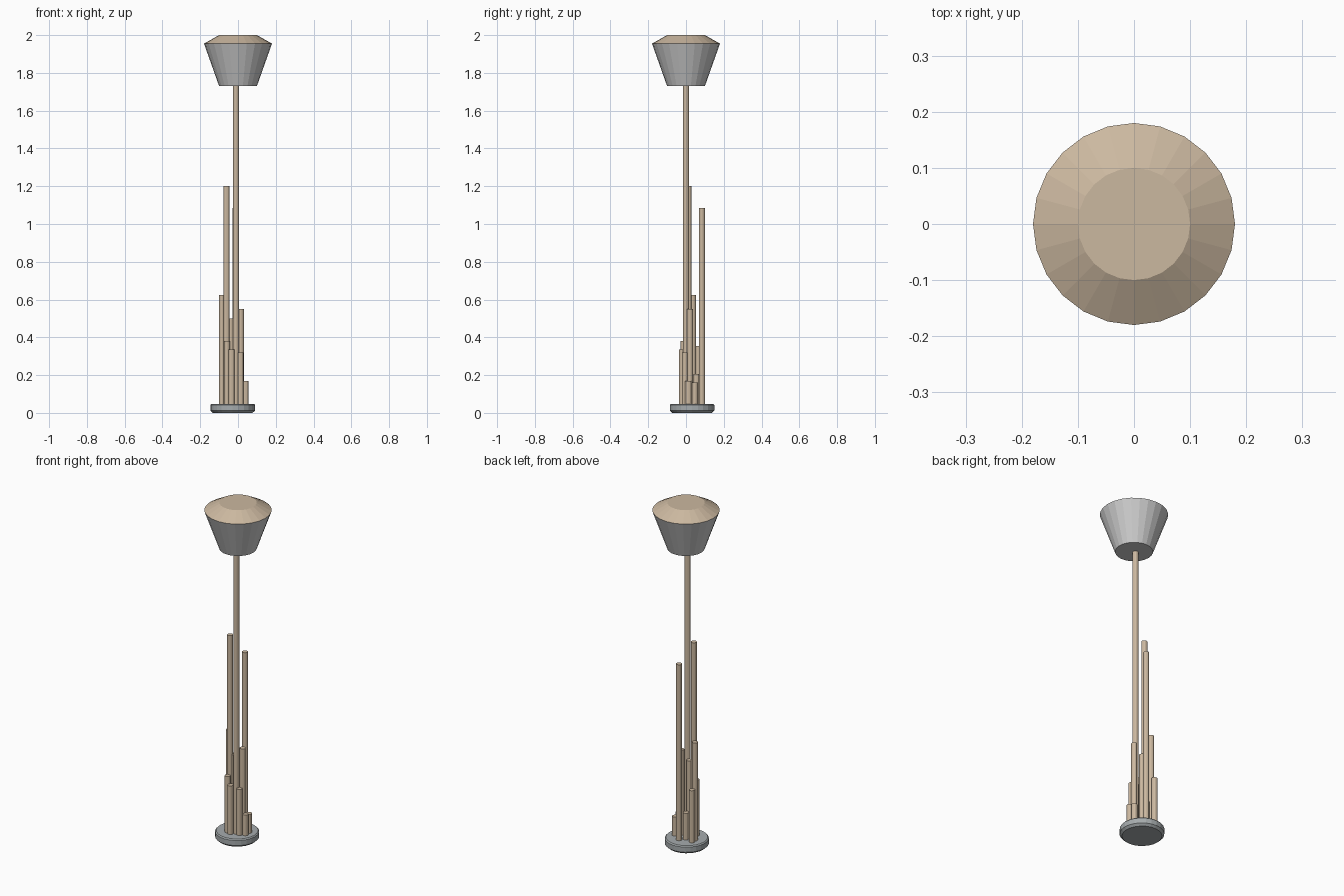
import bpy, bmesh, math

if "Cube" in bpy.data.objects:
    bpy.data.objects.remove(bpy.data.objects["Cube"])


def material(name, color):
    m = bpy.data.materials.new(name)
    m.diffuse_color = (*color, 1)
    m.use_nodes = True
    m.node_tree.nodes["Principled BSDF"].inputs["Base Color"].default_value = m.diffuse_color
    return m


def lathe(name, profile, sides, center=(0, 0), mat=None, caps=(True, True)):
    """Stack rings of (radius, z) into a flat-shaded turned solid."""
    bm = bmesh.new()
    rings = []
    for r, z in profile:
        rings.append([bm.verts.new((center[0] + r * math.cos(2 * math.pi * i / sides),
                                    center[1] + r * math.sin(2 * math.pi * i / sides), z))
                      for i in range(sides)])
    for a, b in zip(rings, rings[1:]):
        for i in range(sides):
            j = (i + 1) % sides
            bm.faces.new((a[i], a[j], b[j], b[i]))
    if caps[0]:
        bm.faces.new(rings[0][::-1])
    if caps[1]:
        bm.faces.new(rings[-1])
    me = bpy.data.meshes.new(name)
    bm.to_mesh(me)
    bm.free()
    ob = bpy.data.objects.new(name, me)
    bpy.context.collection.objects.link(ob)
    if mat:
        me.materials.append(mat)
    return ob


wood = material("wood", (0.60, 0.48, 0.35))
metal = material("metal", (0.38, 0.41, 0.42))

# Round foot with a bevelled underside
lathe("base", [(0.105, 0.0), (0.118, 0.012), (0.118, 0.042), (0.112, 0.048)], 24,
      (-0.028, 0.032), metal)

# Tall pole carrying the shade
lathe("pole", [(0.016, 0.04), (0.016, 1.735)], 12, (-0.01, 0.0), wood)

# Cluster of shorter rods: x, y, top height
rods = [
    (-0.060, 0.013, 1.20), (-0.013, 0.084, 1.085), (-0.085, 0.037, 0.625),
    (0.016, 0.021, 0.55), (-0.038, 0.021, 0.50), (-0.058, -0.013, 0.38),
    (-0.085, 0.066, 0.355), (-0.034, -0.022, 0.335), (0.013, -0.005, 0.32),
    (-0.038, 0.055, 0.205), (0.040, 0.012, 0.17), (0.038, 0.048, 0.16),
]
for i, (x, y, top) in enumerate(rods):
    lathe(f"rod_{i + 1}", [(0.016, 0.04), (0.016, top)], 12, (x, y), wood)

# Flared grey shade and its shallow tapered lid
lathe("shade", [(0.10, 1.73), (0.18, 1.955)], 24, caps=(True, False))
lathe("shade_lid", [(0.18, 1.955), (0.10, 2.0)], 24, mat=wood, caps=(False, True))
